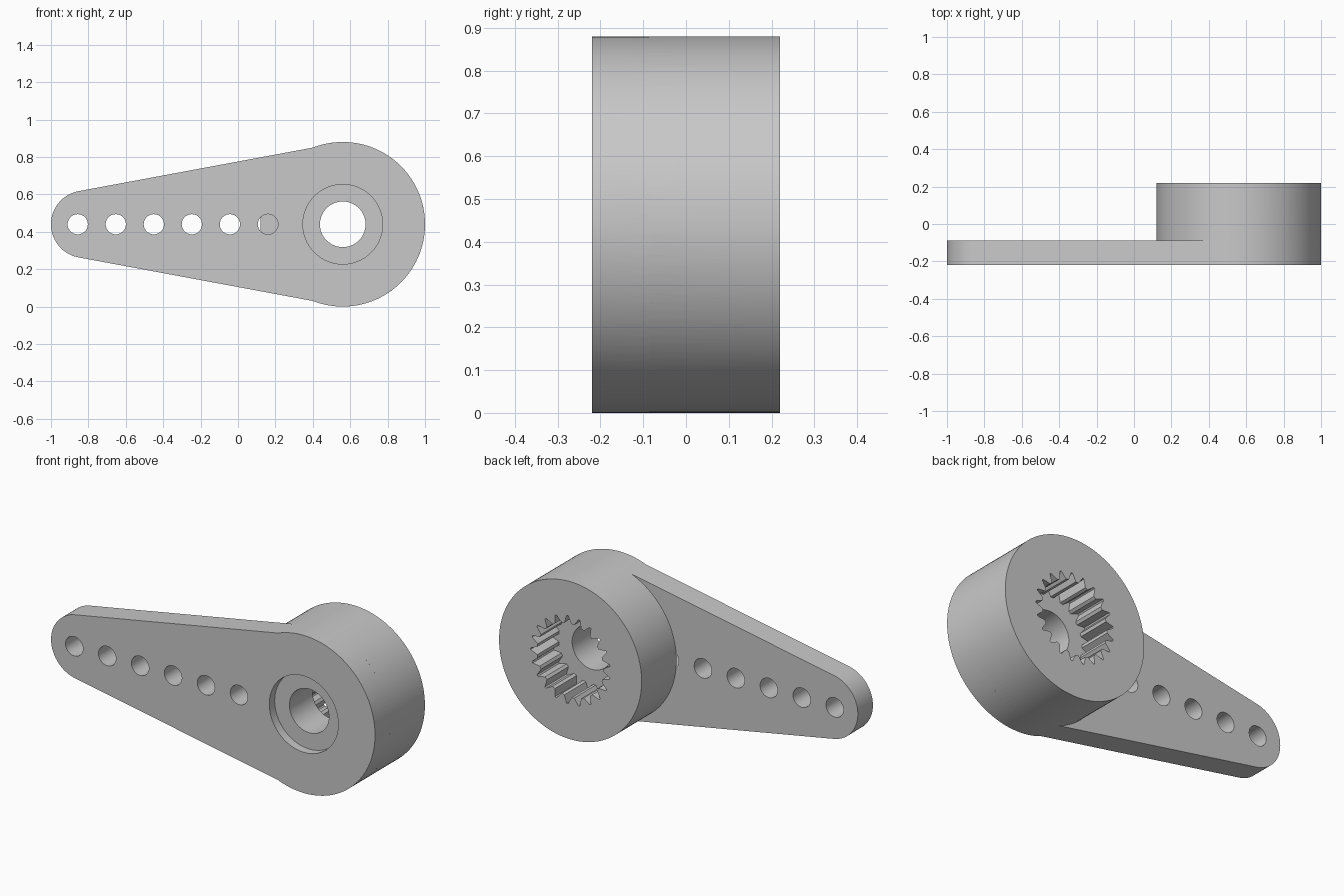
import bpy, bmesh, math

if "Cube" in bpy.data.objects:
    bpy.data.objects.remove(bpy.data.objects["Cube"], do_unlink=True)

HUB_X, MID_Z, HUB_R = 0.56, 0.44, 0.44
TIP_X, TIP_R = -0.82, 0.18
FRONT, ARM_BACK, BACK = -0.22, -0.087, 0.22

grey = bpy.data.materials.new("grey plastic")
grey.use_nodes = True
color = (0.58, 0.58, 0.58, 1)
grey.diffuse_color = color
grey.node_tree.nodes["Principled BSDF"].inputs["Base Color"].default_value = color


def arc(cx, r, a0, a1, n):
    """Points on an arc in the x-z plane, both ends included."""
    angles = [a0 + (a1 - a0) * i / n for i in range(n + 1)]
    return [(cx + r * math.cos(a), MID_Z + r * math.sin(a)) for a in angles]


def circle(cx, r, n=96):
    return arc(cx, r, 0, math.tau, n)[:-1]


def prism(name, outline, y0, y1):
    """Extrude an x-z outline from y0 to y1."""
    bm = bmesh.new()
    rings = [[bm.verts.new((x, y, z)) for x, z in outline] for y in (y0, y1)]
    bm.faces.new(rings[0])
    bm.faces.new(rings[1][::-1])
    n = len(outline)
    for i in range(n):
        j = (i + 1) % n
        bm.faces.new((rings[0][i], rings[1][i], rings[1][j], rings[0][j]))
    bmesh.ops.recalc_face_normals(bm, faces=bm.faces)
    mesh = bpy.data.meshes.new(name)
    bm.to_mesh(mesh)
    bm.free()
    mesh.materials.append(grey)
    obj = bpy.data.objects.new(name, mesh)
    bpy.context.collection.objects.link(obj)
    return obj


def combine(target, other, operation):
    """Apply a boolean and discard the helper."""
    other.hide_render = True
    mod = target.modifiers.new("bool", "BOOLEAN")
    mod.operation, mod.solver, mod.object = operation, "EXACT", other
    bpy.context.view_layer.objects.active = target
    bpy.ops.object.modifier_apply(modifier=mod.name)
    bpy.data.objects.remove(other, do_unlink=True)


# Tapered plate: small round tip, tangent sides, large round end
tangent = math.radians(100.7)
shoulder = math.radians(111.3)
outline = arc(TIP_X, TIP_R, tangent, math.tau - tangent, 40)
outline += arc(HUB_X, HUB_R, -shoulder, shoulder, 72)
horn = prism("servo_arm", outline, FRONT, ARM_BACK)

# Row of linkage holes; the one nearest the hub ends up blind
for i in range(6):
    hole = prism("hole_cutter", circle(-0.857 + i * 0.2034, 0.054, 40),
                 FRONT - 0.1, ARM_BACK + 0.0005 if i == 5 else BACK)
    combine(horn, hole, "DIFFERENCE")

# Round hub standing behind the plate
hub = prism("hub", circle(HUB_X, HUB_R, 120), ARM_BACK, BACK)
combine(horn, hub, "UNION")

# Screw hole and the recess for the screw head
combine(horn, prism("screw_cutter", circle(HUB_X, 0.122, 64), -0.5, 0.5), "DIFFERENCE")
combine(horn, prism("recess_cutter", circle(HUB_X, 0.213), -0.5, FRONT + 0.048), "DIFFERENCE")

# Toothed spline socket at the back
TEETH = 21
step = math.tau / TEETH
socket = []
for t in range(TEETH):
    for offset, r in ((-0.36, 0.205), (-0.06, 0.246), (0.06, 0.246), (0.36, 0.205)):
        a = (t + offset) * step
        socket.append((HUB_X + r * math.cos(a), MID_Z + r * math.sin(a)))
combine(horn, prism("spline_cutter", socket, BACK - 0.19, 0.5), "DIFFERENCE")

# Smooth round walls, crisp edges
bpy.ops.object.select_all(action="DESELECT")
horn.select_set(True)
bpy.context.view_layer.objects.active = horn
bpy.ops.object.shade_smooth_by_angle(angle=math.radians(15))
